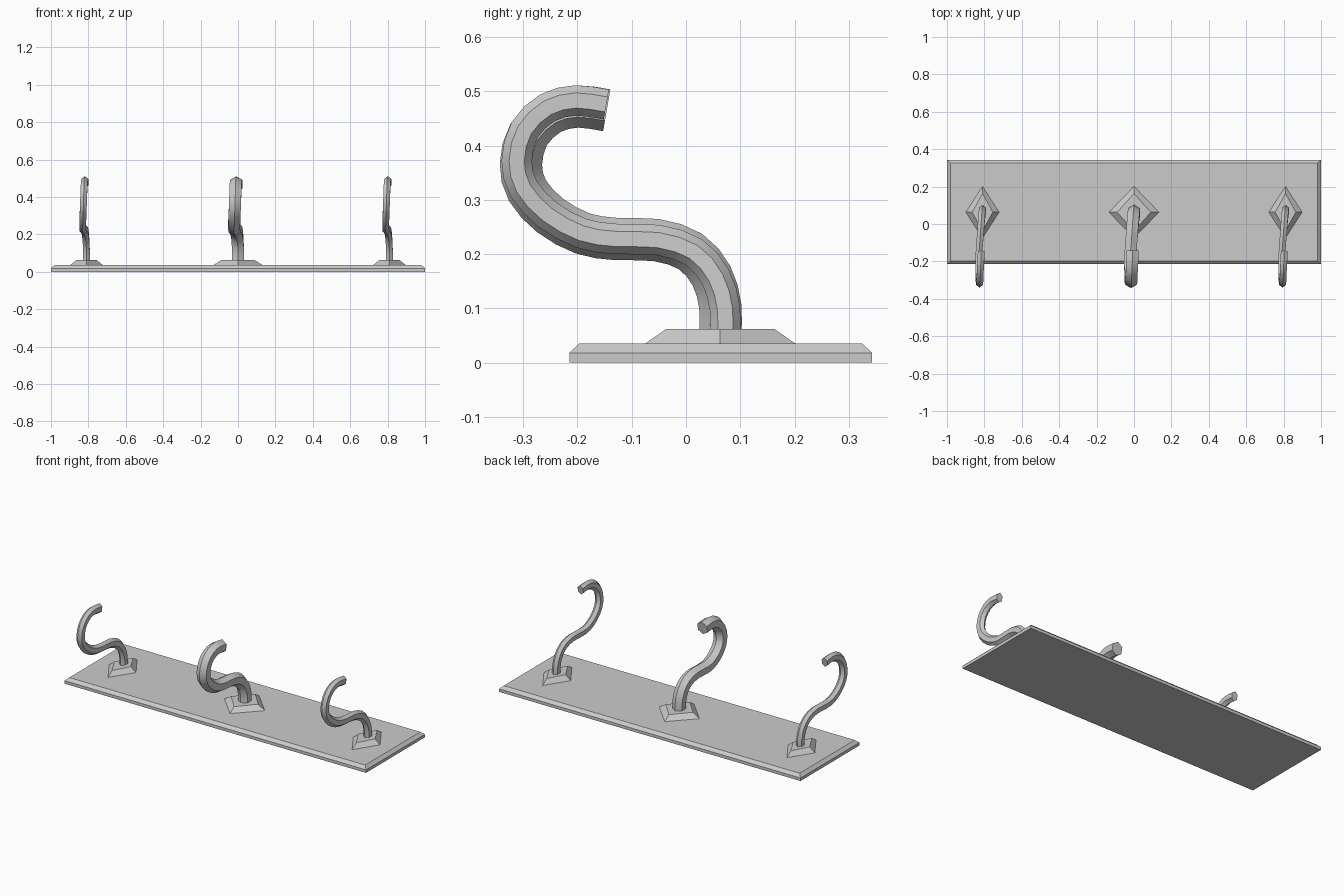
import bpy, bmesh, math
from mathutils import Vector

if "Cube" in bpy.data.objects:
    bpy.data.objects.remove(bpy.data.objects["Cube"])


def make_object(name, bm, smooth=False):
    bmesh.ops.recalc_face_normals(bm, faces=bm.faces[:])
    mesh = bpy.data.meshes.new(name)
    bm.to_mesh(mesh)
    bm.free()
    ob = bpy.data.objects.new(name, mesh)
    bpy.context.collection.objects.link(ob)
    if smooth:
        bpy.ops.object.select_all(action='DESELECT')
        ob.select_set(True)
        bpy.context.view_layer.objects.active = ob
        bpy.ops.object.shade_smooth_by_angle(angle=math.radians(35))
    return ob


def loft(name, rings, smooth=False):
    """Skin a list of closed rings and cap both ends."""
    bm = bmesh.new()
    loops = [[bm.verts.new(p) for p in ring] for ring in rings]
    n = len(loops[0])
    for a, b in zip(loops, loops[1:]):
        for i in range(n):
            j = (i + 1) % n
            bm.faces.new((a[i], a[j], b[j], b[i]))
    bm.faces.new(loops[0])
    bm.faces.new(loops[-1])
    return make_object(name, bm, smooth)


def rect(hx, hy, cy, z):
    return [(-hx, cy - hy, z), (hx, cy - hy, z), (hx, cy + hy, z), (-hx, cy + hy, z)]


def diamond(cx, cy, hx, hy, z):
    return [(cx - hx, cy, z), (cx, cy - hy, z), (cx + hx, cy, z), (cx, cy + hy, z)]


def spline(points, steps=2):
    """Catmull-Rom smoothing of a path."""
    p = [2 * points[0] - points[1]] + points + [2 * points[-1] - points[-2]]
    out = []
    for i in range(1, len(p) - 2):
        a, b, c, d = p[i - 1:i + 3]
        for s in range(steps):
            t = s / steps
            out.append(0.5 * (2 * b + (c - a) * t + (2 * a - 5 * b + 4 * c - d) * t * t
                              + (3 * b - a - 3 * c + d) * t ** 3))
    return out + [points[-1]]


# Hook centre line (sideways drift, y, z)
PATH = [(0, .063, .05), (0, .063, .105), (-.002, .047, .16), (-.006, .008, .205),
        (-.011, -.055, .226), (-.017, -.13, .228), (-.02, -.19, .238),
        (-.02, -.25, .271), (-.018, -.292, .317), (-.016, -.304, .366),
        (-.014, -.29, .42), (-.012, -.25, .459), (-.009, -.2, .472), (-.007, -.146, .465)]


def hook(name, cx, half_x, radius, spread):
    # six-sided bar swept along the S curve
    pts = spline([Vector((cx + x, -.13 + (y + .13) * spread, .228 + (z - .228) * spread))
                  for x, y, z in PATH])
    rings = []
    for i, p in enumerate(pts):
        t = pts[min(i + 1, len(pts) - 1)] - pts[max(i - 1, 0)]
        normal = Vector((0, -t.z, t.y)).normalized()
        ring = []
        for k in range(6):
            a = math.tau * k / 6
            ring.append(p + normal * (radius * math.cos(a))
                        + Vector((half_x * math.sin(a) / math.sin(math.tau / 6), 0, 0)))
        rings.append(ring)
    return loft(name, rings, True)


# Backing board with chamfered upper edge
loft("backing_board", [rect(1, .279, .064, 0), rect(1, .279, .064, .018),
                       rect(.982, .261, .064, .035)])

# Diamond mounts and their hooks
for label, cx, base_x, top_x, half_x, radius, spread in (
        ("left", -.81, .09, .055, .018, .028, 1.045),
        ("middle", 0, .135, .09, .032, .039, 1.0),
        ("right", .81, .09, .055, .018, .028, 1.045)):
    loft(label + "_mount", [diamond(cx, .063, base_x, .14, .034),
                            diamond(cx, .063, top_x, .1, .062)])
    hook(label + "_hook", cx, half_x, radius, spread)
